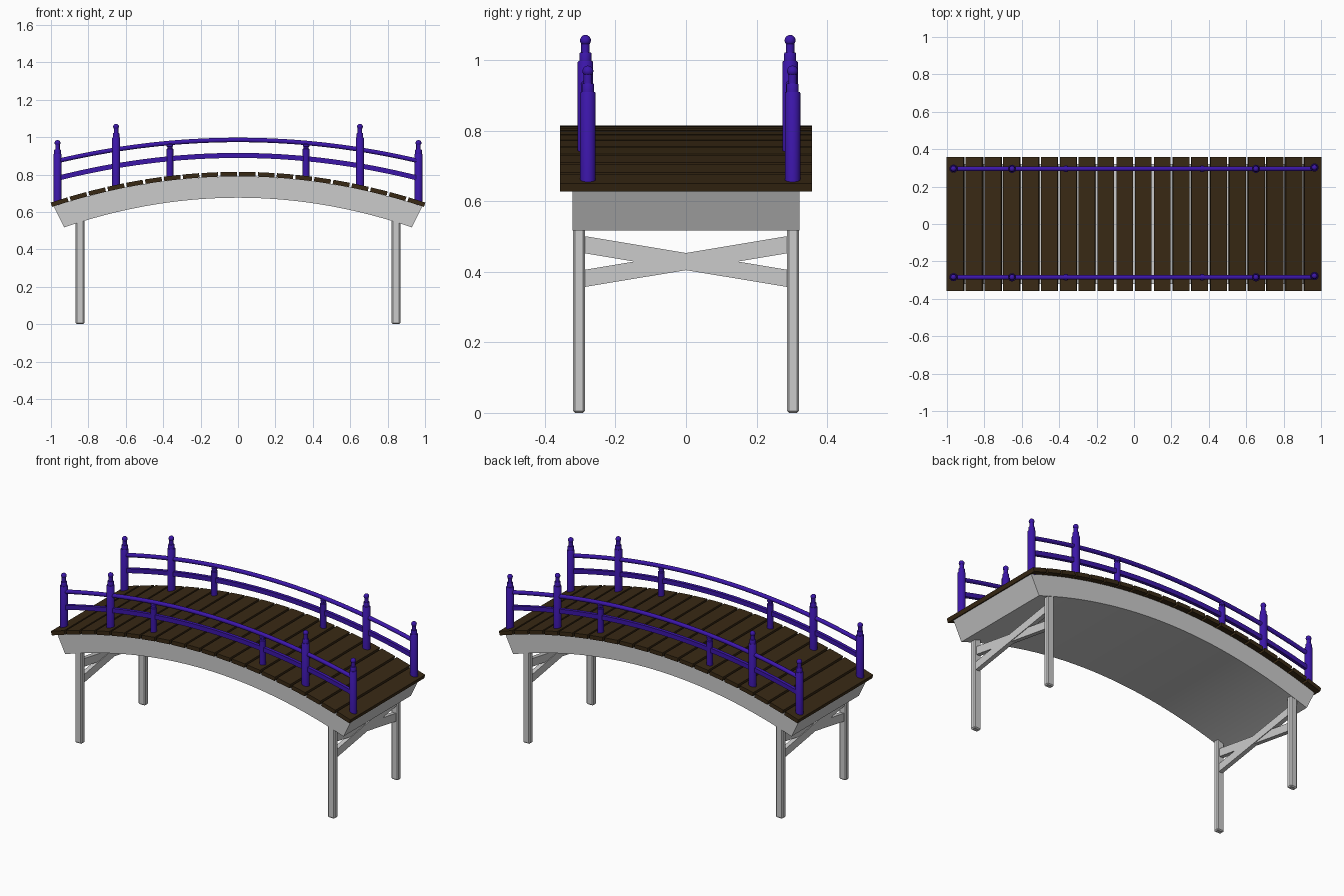
import bpy, bmesh, math
from mathutils import Matrix, Vector

if "Cube" in bpy.data.objects:
    bpy.data.objects.remove(bpy.data.objects["Cube"])


def material(name, color):
    m = bpy.data.materials.new(name)
    m.diffuse_color = color
    m.use_nodes = True
    m.node_tree.nodes["Principled BSDF"].inputs["Base Color"].default_value = m.diffuse_color
    return m


PURPLE = material("purple_paint", (0.045, 0.008, 0.40, 1))
WOOD = material("dark_wood", (0.04, 0.022, 0.007, 1))


def finish(name, bm, mat=None, smooth=False):
    bmesh.ops.recalc_face_normals(bm, faces=bm.faces)
    me = bpy.data.meshes.new(name)
    bm.to_mesh(me)
    bm.free()
    ob = bpy.data.objects.new(name, me)
    bpy.context.collection.objects.link(ob)
    if mat:
        me.materials.append(mat)
    if smooth:
        bpy.ops.object.select_all(action='DESELECT')
        ob.select_set(True)
        bpy.context.view_layer.objects.active = ob
        bpy.ops.object.shade_smooth_by_angle(angle=math.radians(35))
    return ob


def box(name, center, size, mat=None, angle=0, axis='Y', bevel=0):
    bm = bmesh.new()
    bmesh.ops.create_cube(bm, size=1)
    bmesh.ops.scale(bm, vec=size, verts=bm.verts)
    if bevel:
        bmesh.ops.bevel(bm, geom=bm.edges[:], offset=bevel, segments=1, affect='EDGES')
    bm.transform(Matrix.Translation(center) @ Matrix.Rotation(angle, 4, axis))
    return finish(name, bm, mat)


def sweep(name, sections, mat, smooth=True):
    # skin a list of closed cross-sections and cap both ends
    bm = bmesh.new()
    rings = [[bm.verts.new(p) for p in s] for s in sections]
    n = len(rings[0])
    for a, b in zip(rings, rings[1:]):
        for i in range(n):
            j = (i + 1) % n
            bm.faces.new((a[i], a[j], b[j], b[i]))
    bm.faces.new(rings[0])
    bm.faces.new(rings[-1])
    return finish(name, bm, mat, smooth)


def deck_z(x):
    return 0.79 - 0.165 * x * x


# arched solid beam, ends cut at a slant
sections = []
for i in range(41):
    t = -1 + i / 20
    xt, xb = 0.985 * t, 0.93 * t
    zt, zb = deck_z(xt), 0.676 - 0.183 * xb * xb
    sections.append([(xt, -0.322, zt), (xt, 0.322, zt), (xb, 0.322, zb), (xb, -0.322, zb)])
sweep("arched_beam", sections, None)

# deck planks following the arch
for i in range(20):
    x = -0.95 + 0.1 * i
    slope = math.atan(0.33 * x)
    center = Vector((x, 0, deck_z(x))) + Vector((math.sin(slope), 0, math.cos(slope))) * 0.012
    box("deck_plank", center, (0.1 / math.cos(slope) - 0.012, 0.714, 0.024), WOOD, slope)

# legs and crossed braces
for sx in (-1, 1):
    for sy in (-1, 1):
        box("leg", (sx * 0.845, sy * 0.303, 0.285), (0.046, 0.034, 0.57), bevel=0.006)
        tilt = sy * math.atan(0.095 / 0.572)
        box("cross_brace", (sx * 0.845 + sy * 0.002, 0, 0.429),
            (0.026, 0.59, 0.048), None, tilt, 'X')


def post(name, x, y, profile):
    # lathe a (radius, z) profile
    sections = [[(x + r * math.cos(k * math.tau / 16), y + r * math.sin(k * math.tau / 16), z)
                 for k in range(16)] for r, z in profile]
    return sweep(name, sections, PURPLE)


def finial_post(name, x, y, top):
    body = [(0.022, deck_z(x) - 0.002), (0.022, top - 0.003), (0.020, top),
            (0.0175, top), (0.0175, top + 0.021), (0.0155, top + 0.024),
            (0.012, top + 0.024), (0.012, top + 0.05)]
    post(name, x, y, body)
    bm = bmesh.new()
    bmesh.ops.create_uvsphere(bm, u_segments=16, v_segments=10, radius=0.0155)
    bm.transform(Matrix.Translation((x, y, top + 0.059)))
    finish(name + "_ball", bm, PURPLE, True)


def rail(name, y, top, drop, w, h, sides):
    sections = []
    for i in range(33):
        x = 0.96 * (-1 + i / 16)
        z = top - drop * x * x
        ring = []
        for k in range(sides):
            a = (k + 0.5) * math.tau / sides
            f = 1 / math.cos(math.pi / sides)
            ring.append((x, y + w * f * math.cos(a), z + h * f * math.sin(a)))
        sections.append(ring)
    sweep(name, sections, PURPLE)


# railings on both sides
for y in (-0.285, 0.295):
    rail("top_rail", y, 0.985, 0.121, 0.012, 0.012, 12)
    rail("lower_rail", y, 0.902, 0.131, 0.010, 0.0135, 4)
    for sx in (-1, 1):
        shift = 0.007 if sx > 0 else 0.001
        finial_post("end_post", sx * 0.965, y + shift, 0.91)
        finial_post("tall_post", sx * 0.652, y, 0.997)
        x = sx * 0.364
        post("short_post", x, y, [(0.018, deck_z(x)), (0.018, 0.936), (0.014, 0.94),
                                  (0.014, 0.948), (0.017, 0.95), (0.017, 0.96), (0.013, 0.965)])
